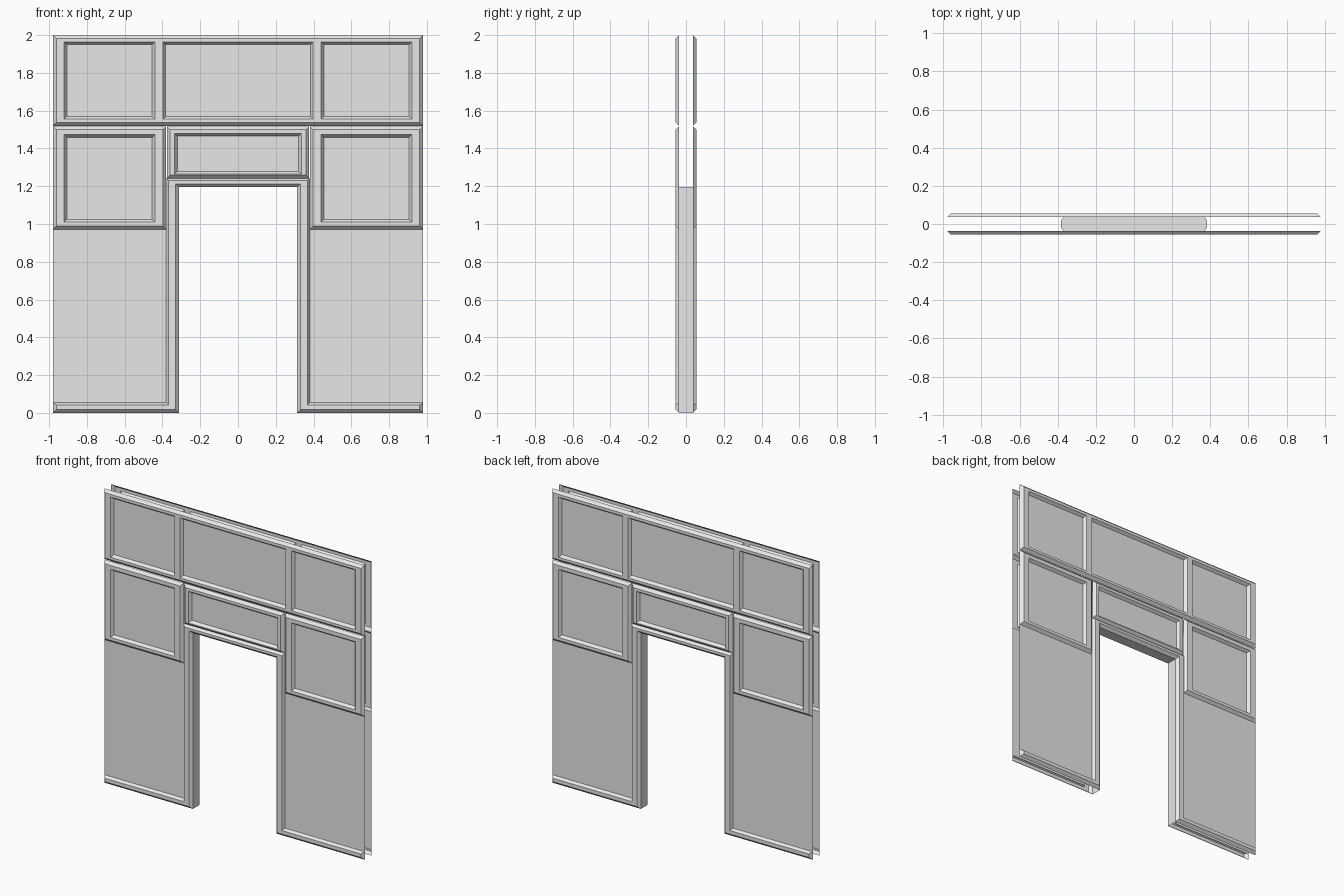
import bpy, bmesh

cube = bpy.data.objects.get("Cube")
if cube:
    bpy.data.objects.remove(cube, do_unlink=True)

# Single plain grey
grey = bpy.data.materials.new("plain_grey")
grey.use_nodes = True
colour = (0.8, 0.8, 0.8, 1)
grey.diffuse_color = colour
grey.node_tree.nodes["Principled BSDF"].inputs["Base Color"].default_value = colour

BACK, FACE = -0.036, -0.055   # recessed and raised planes of the front skin
EDGE, REVEAL = 0.018, 0.014   # widths of outer bevels and panel bevels
HALF, DOOR, TRIM = 0.98, 0.313, 0.38


def rect(x0, x1, z0, z1, y, inset=0):
    """Four corners of an upright rectangle."""
    a, b, c, d = x0 + inset, x1 - inset, z0 + inset, z1 - inset
    return [(a, y, c), (b, y, c), (b, y, d), (a, y, d)]


def ring(outer, inner):
    """Four quads joining two rectangles."""
    return [[outer[i], outer[(i + 1) % 4], inner[(i + 1) % 4], inner[i]] for i in range(4)]


def build(name, faces, mirror=(False, True, False), facing_front=True):
    bm = bmesh.new()
    for corners in faces:
        bm.faces.new([bm.verts.new(c) for c in corners])
    bmesh.ops.remove_doubles(bm, verts=bm.verts, dist=0.0001)
    bm.normal_update()
    if facing_front:
        for f in bm.faces:
            if f.normal.y > 0:
                f.normal_flip()
    mesh = bpy.data.meshes.new(name)
    bm.to_mesh(mesh)
    bm.free()
    mesh.materials.append(grey)
    obj = bpy.data.objects.new(name, mesh)
    bpy.context.collection.objects.link(obj)
    if any(mirror):
        mod = obj.modifiers.new("Mirror", "MIRROR")
        mod.use_axis = mirror
    return obj


def framed(x0, x1, z0, z1, panels):
    """Bevelled raised frame with recessed panels side by side."""
    faces = ring(rect(x0, x1, z0, z1, BACK), rect(x0, x1, z0, z1, FACE, EDGE))
    p0, p1 = panels[0][2:]
    xs = [x0 + EDGE] + [x for p in panels for x in p[:2]] + [x1 - EDGE]
    zs = [z0 + EDGE, p0, p1, z1 - EDGE]
    for i in range(len(xs) - 1):
        for j in range(3):
            if j == 1 and i % 2 == 1:
                continue
            faces.append(rect(xs[i], xs[i + 1], zs[j], zs[j + 1], FACE))
    for p in panels:
        floor = rect(*p, BACK, REVEAL)
        faces += ring(rect(*p, FACE), floor) + [floor]
    return faces


BOTH = (True, True, False)

# Upper band with three panels
build("upper_band", framed(-HALF, HALF, 1.52, 2.0, [
    (-0.92, -0.44, 1.555, 1.963), (-0.397, 0.397, 1.555, 1.963), (0.44, 0.92, 1.555, 1.963)]))

# Square panels beside the doorway head, and the panel above the door
build("side_frame", framed(TRIM, HALF, 0.972, 1.517, [(0.44, 0.92, 1.01, 1.473)]), BOTH)
build("lintel_frame", framed(-0.377, 0.377, 1.242, 1.517, [(-0.335, 0.335, 1.265, 1.48)]))

# Plain lower wall panels
build("lower_panel", [rect(TRIM, HALF, 0.04, 0.98, BACK)], BOTH)

# Door trim turning into the skirting at the floor: four lines along the profile
HEAD = 1.195


def trim_line(end, x, low, top, y):
    return [(end, y, low), (x, y, low), (x, y, top), (0, y, top)]


lines = [
    trim_line(HALF, TRIM, 0.054, 1.242, BACK),
    trim_line(HALF - EDGE, TRIM - 0.012, 0.042, 1.23, FACE),
    trim_line(HALF - EDGE, DOOR + EDGE, EDGE, HEAD + EDGE, FACE),
    trim_line(HALF, DOOR, 0, HEAD, BACK),
]
trim = [[a[i], a[i + 1], b[i + 1], b[i]]
        for a, b in zip(lines, lines[1:]) for i in range(3)]
trim.append([line[0] for line in lines])
build("door_trim", trim, BOTH)

# Lining of the opening, joining front and back
build("door_jamb", [[(DOOR, BACK, 0), (DOOR, BACK, HEAD), (DOOR, -BACK, HEAD), (DOOR, -BACK, 0)]],
      (True, False, False), False)
build("door_soffit", [[(-DOOR, BACK, HEAD), (-DOOR, -BACK, HEAD), (DOOR, -BACK, HEAD), (DOOR, BACK, HEAD)]],
      (False, False, False), False)

# Cover over the cavity above the lintel, with clipped corners
build("lintel_cover", [[(-0.37, BACK, 1.512), (0.37, BACK, 1.512), (0.382, -0.02, 1.512), (0.382, 0.02, 1.512),
                        (0.37, -BACK, 1.512), (-0.37, -BACK, 1.512), (-0.382, 0.02, 1.512),
                        (-0.382, -0.02, 1.512)]], (False, False, False), False)
